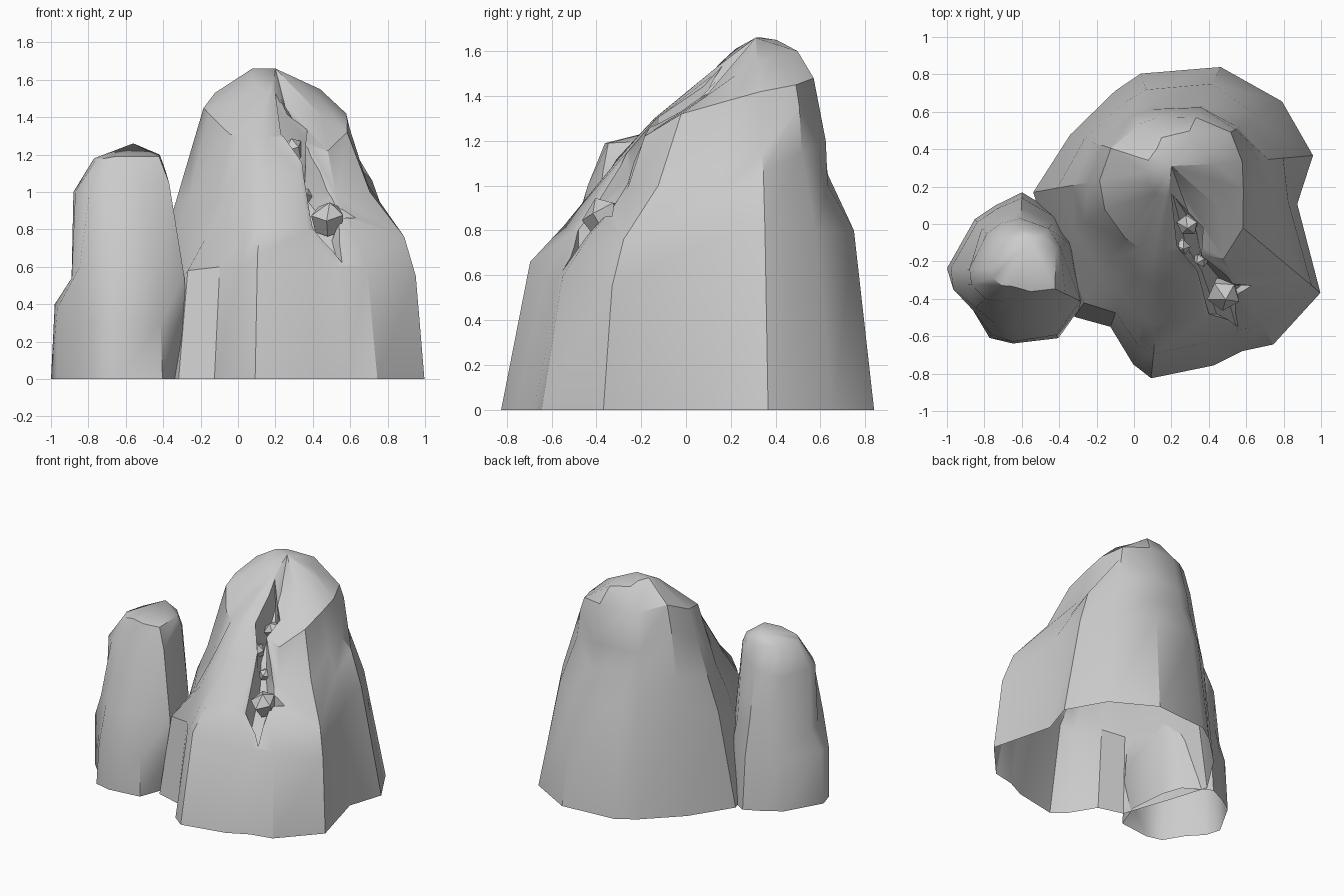
import bpy
import bmesh
from math import radians, cos, sin
from mathutils import Vector, Euler

default_cube = bpy.data.objects.get("Cube")
if default_cube:
    bpy.data.objects.remove(default_cube, do_unlink=True)

stone = bpy.data.materials.new("grey stone")
stone.use_nodes = True
stone_colour = (0.6, 0.6, 0.6, 1)
stone.diffuse_color = stone_colour
stone.node_tree.nodes["Principled BSDF"].inputs["Base Color"].default_value = stone_colour


def add_object(name, bm):
    """Turn a bmesh into a stone object with outward normals."""
    bmesh.ops.recalc_face_normals(bm, faces=bm.faces)
    mesh = bpy.data.meshes.new(name)
    bm.to_mesh(mesh)
    bm.free()
    mesh.materials.append(stone)
    obj = bpy.data.objects.new(name, mesh)
    bpy.context.collection.objects.link(obj)
    return obj


def smooth(obj, angle):
    bpy.ops.object.select_all(action='DESELECT')
    obj.select_set(True)
    bpy.context.view_layer.objects.active = obj
    bpy.ops.object.shade_smooth_by_angle(angle=radians(angle))


def rock(name, centre, peak, columns):
    """Loft a rock from (direction, [(radius, height), ...]) wall profiles."""
    bm = bmesh.new()
    walls = []
    for direction, profile in columns:
        a = radians(direction)
        walls.append([bm.verts.new((centre[0] + r * cos(a), centre[1] + r * sin(a), z))
                      for r, z in profile])
    summit = bm.verts.new(peak)
    for wall, following in zip(walls, walls[1:] + walls[:1]):
        for k in range(len(wall) - 1):
            bm.faces.new((wall[k], following[k], following[k + 1], wall[k + 1]))
        bm.faces.new((wall[-1], following[-1], summit))
    bm.faces.new([wall[0] for wall in walls][::-1])
    return add_object(name, bm)


def open_base(obj):
    """Remove the faces lying on the ground."""
    bm = bmesh.new()
    bm.from_mesh(obj.data)
    ground = [f for f in bm.faces if max(v.co.z for v in f.verts) < 0.001]
    bmesh.ops.delete(bm, geom=ground, context='FACES')
    bm.to_mesh(obj.data)
    bm.free()


# Wall profiles of the large rock, counter-clockwise from its +x side
back_walls = [
    (5, [(.76, 0), (.60, .8), (.52, 1.06), (.44, 1.14), (.38, 1.42), (.24, 1.55)]),
    (31, [(.69, 0), (.54, .8), (.42, 1.15), (.40, 1.35), (.37, 1.45), (.18, 1.58)]),
    (64, [(.60, 0), (.50, .8), (.37, 1), (.36, 1.2), (.30, 1.48), (.22, 1.6)]),
    (108, [(.53, 0), (.44, .8), (.35, 1.05), (.33, 1.2), (.28, 1.48), (.17, 1.62)]),
    (126, [(.51, 0), (.43, .8), (.37, 1.05), (.35, 1.2), (.29, 1.48), (.13, 1.65)]),
    (162, [(.57, 0), (.49, .8), (.45, 1), (.39, 1.35), (.34, 1.53), (.13, 1.66)]),
]
left_walls = [
    (190, [(.75, 0), (.62, .7), (.54, .95), (.45, 1.25), (.39, 1.45), (.13, 1.64)]),
    (212, [(.77, 0), (.72, .4), (.62, .78), (.55, .95), (.42, 1.42), (.15, 1.61)]),
    (237, [(.95, 0), (.86, .58), (.69, .75), (.57, .95), (.45, 1.31), (.16, 1.56)]),
    (249, [(.91, 0), (.83, .6), (.72, .85), (.6, 1.07), (.46, 1.29), (.16, 1.54)]),
]
front_walls = [
    (259, [(1.07, 0), (.96, .6), (.82, .8), (.62, 1.12), (.45, 1.3), (.15, 1.54)]),
    (264.5, [(1.13, 0), (1, .66), (.85, .82), (.62, 1.1), (.45, 1.29), (.15, 1.54)]),
    (282, [(1.08, 0), (.95, .6), (.82, .8), (.62, 1.1), (.44, 1.3), (.14, 1.5)]),
    (291, [(1.05, 0), (.93, .6), (.8, .78), (.6, 1.04), (.5, 1.25), (.15, 1.45)]),
    (300, [(1.09, 0), (.98, .6), (.84, .78), (.65, .98), (.56, 1.22), (.16, 1.45)]),
    (320, [(1.04, 0), (.98, .55), (.9, .76), (.66, 1), (.5, 1.32), (.33, 1.4)]),
    (344, [(.70, 0), (.65, .76), (.55, .95), (.47, 1.1), (.4, 1.38), (.25, 1.5)]),
]
large_rock = rock("large_rock", (.2, .3), (.2, .31, 1.66),
                  back_walls + left_walls + front_walls)

# Crevice cutter: a jagged outline narrowing towards a sloping floor
crevice = [(.2, .16), (.37, -.02), (.36, -.17), (.55, -.32), (.72, -.33),
           (.56, -.39), (.58, -.55), (.4, -.48), (.34, -.25), (.23, -.12)]
bm = bmesh.new()
roof = [bm.verts.new((x, y, 2)) for x, y in crevice]
rim = [bm.verts.new((x, y, 1.3 + 1.05 * y)) for x, y in crevice]
floor = []
for x, y in crevice:
    spine = .28 - .42 * y
    floor.append(bm.verts.new((x + (spine - x) * .5, y, 1.15 + 1.05 * y)))
for upper, lower in ((roof, rim), (rim, floor)):
    for i in range(len(crevice)):
        j = (i + 1) % len(crevice)
        bm.faces.new((upper[i], upper[j], lower[j], lower[i]))
bm.faces.new(roof)
bm.faces.new(floor)
bmesh.ops.triangulate(bm, faces=bm.faces)
cutter = add_object("crevice_cutter", bm)
cutter.hide_render = True

cut = large_rock.modifiers.new("crevice", 'BOOLEAN')
cut.operation = 'DIFFERENCE'
cut.solver = 'EXACT'
cut.object = cutter
bpy.context.view_layer.update()
evaluated = large_rock.evaluated_get(bpy.context.evaluated_depsgraph_get())
carved = bpy.data.meshes.new_from_object(evaluated)
large_rock.modifiers.clear()
large_rock.data = carved
bpy.data.objects.remove(cutter, do_unlink=True)
open_base(large_rock)
smooth(large_rock, 32)

# Small rock standing beside the large one, its front leaning back
small_walls = [
    (29, [(.31, 0), (.33, .4), (.31, .6), (.26, 1.13), (.23, 1.2)]),
    (54, [(.37, 0), (.35, .4), (.31, .6), (.28, 1.08), (.24, 1.2)]),
    (87, [(.42, 0), (.39, .4), (.34, .65), (.28, 1.02), (.22, 1.19)]),
    (109, [(.37, 0), (.35, .4), (.31, .6), (.27, 1), (.2, 1.18)]),
    (130, [(.36, 0), (.34, .4), (.3, .55), (.26, .98), (.18, 1.18)]),
    (178, [(.38, 0), (.36, .4), (.27, .54), (.26, 1), (.15, 1.18)]),
    (196, [(.36, 0), (.36, .38), (.28, .54), (.26, 1), (.14, 1.18)]),
    (221, [(.32, 0), (.32, .3), (.3, .6), (.23, 1), (.12, 1.18)]),
    (247, [(.39, 0), (.37, .3), (.31, .6), (.18, 1), (.09, 1.19)]),
    (266, [(.39, 0), (.38, .3), (.31, .6), (.17, 1), (.09, 1.19)]),
    (301, [(.42, 0), (.40, .3), (.34, .6), (.22, 1), (.13, 1.19)]),
    (334, [(.33, 0), (.39, .3), (.37, .55), (.28, 1.05), (.22, 1.19)]),
]
small_rock = rock("small_rock", (-.62, -.25), (-.56, -.08, 1.26), small_walls)
open_base(small_rock)
smooth(small_rock, 42)


# Loose angular stones wedged in the crevice
def wedged_stone(name, position, size, turn):
    bm = bmesh.new()
    for height, width in ((-.8, .8), (.35, 1)):
        ring = bmesh.ops.create_circle(bm, segments=5, radius=size * width)
        for v in ring["verts"]:
            v.co.z = size * height
    bm.verts.new((size * .2, 0, size))
    bmesh.ops.convex_hull(bm, input=bm.verts)
    rotation = Euler((.4, -.3, turn)).to_matrix()
    for v in bm.verts:
        v.co = rotation @ v.co + Vector(position)
    add_object(name, bm)


wedged_stone("upper_stone", (.29, 0, 1.23), .06, 0)
wedged_stone("middle_stone", (.25, -.12, 1.11), .05, 1)
wedged_stone("tiny_stone", (.36, -.19, .98), .04, 2)
wedged_stone("lower_stone", (.48, -.37, .86), .09, .5)
